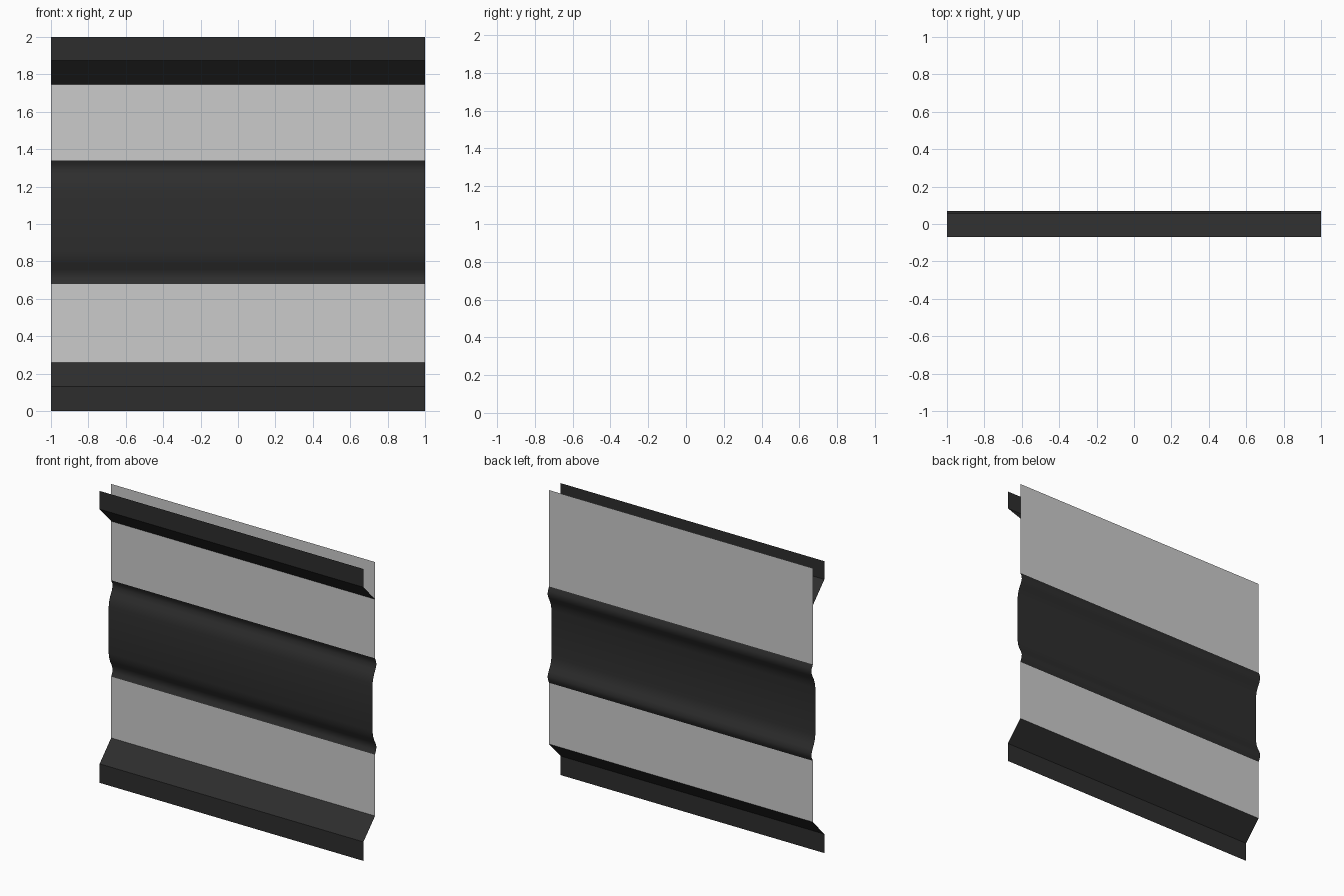
import bpy, bmesh

if "Cube" in bpy.data.objects:
    bpy.data.objects.remove(bpy.data.objects["Cube"])

dark = bpy.data.materials.new("dark_trim")
dark.diffuse_color = (0.027, 0.027, 0.027, 1)
dark.use_nodes = True
dark.node_tree.nodes["Principled BSDF"].inputs["Base Color"].default_value = dark.diffuse_color


def strip(name, profile, mat=None, smooth=False):
    """Sweep an open (y, z) profile along x as a thin sheet."""
    bm = bmesh.new()
    rows = [[bm.verts.new((x, y, z)) for x in (-1, 1)] for y, z in profile]
    for (a, b), (c, d) in zip(rows, rows[1:]):
        bm.faces.new((a, c, d, b))  # faces toward -y
    mesh = bpy.data.meshes.new(name)
    bm.to_mesh(mesh)
    bm.free()
    ob = bpy.data.objects.new(name, mesh)
    bpy.context.collection.objects.link(ob)
    if mat:
        mesh.materials.append(mat)
    if smooth:
        bpy.context.view_layer.objects.active = ob
        ob.select_set(True)
        bpy.ops.object.shade_smooth_by_angle(angle=0.5)
        ob.select_set(False)
    return ob


BACK, FRONT = 0.055, -0.07

# Flat grey panels
strip("upper_panel", [(BACK, 2.0), (BACK, 1.34)])
strip("lower_panel", [(BACK, 0.68), (BACK, 0.26)])

# Angled trims with an upright lip
strip("top_trim", [(FRONT, 2.0), (FRONT, 1.875), (BACK, 1.745)], dark)
strip("bottom_trim", [(BACK, 0.26), (FRONT, 0.13), (FRONT, 0.0)], dark)

# Moulded centre rail, its upper half mirrored about z = 1.01
half = [(BACK, 1.34), (0.067, 1.315), (0.07, 1.29), (0.06, 1.262),
        (0.045, 1.235), (0.034, 1.205), (0.028, 1.17)]
rail = half + [(y, 2.02 - z) for y, z in reversed(half)]
strip("centre_rail", rail, dark, smooth=True)
